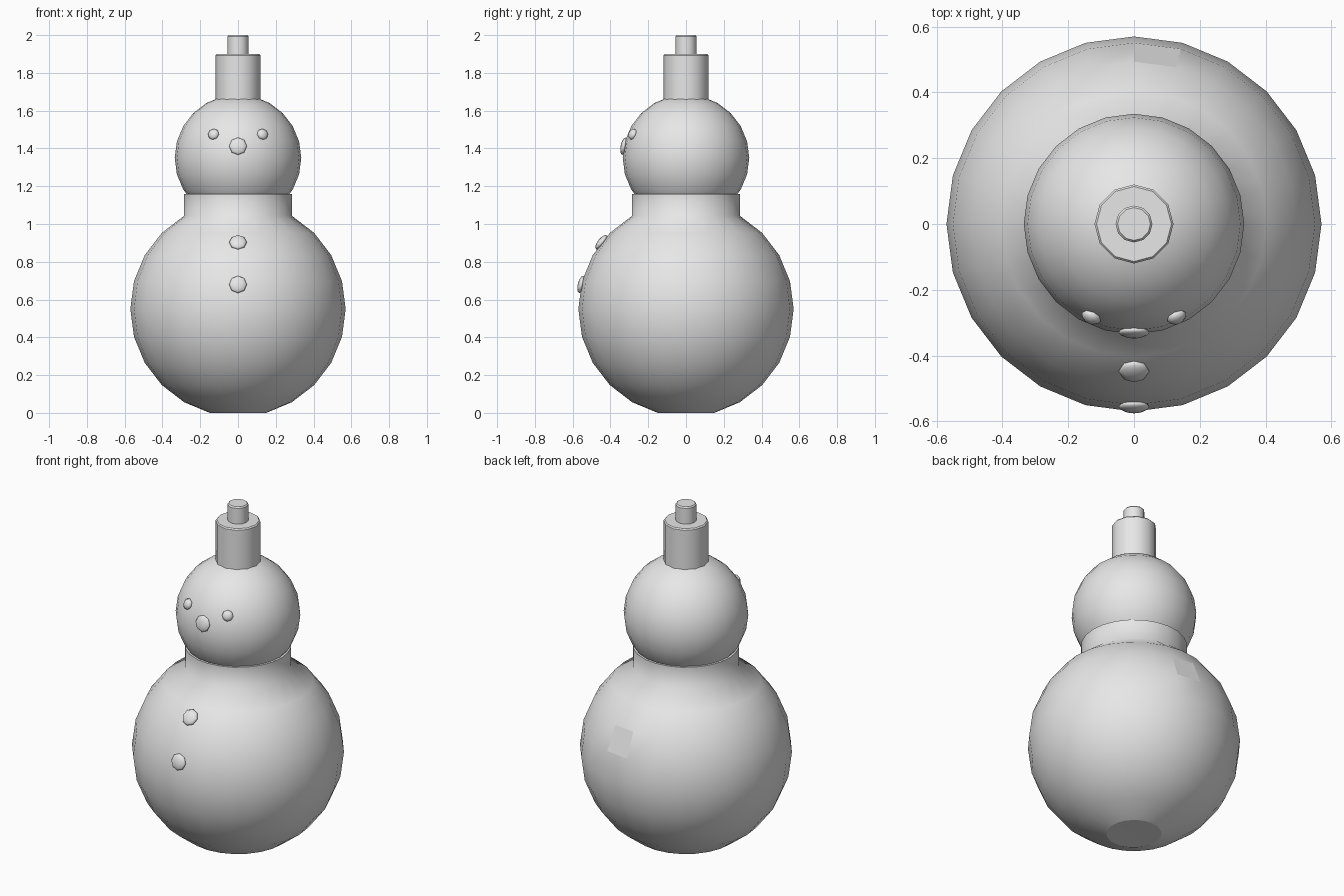
import bpy, bmesh
from math import radians, sin, cos, pi, sqrt
from mathutils import Vector

cube = bpy.data.objects.get("Cube")
if cube:
    bpy.data.objects.remove(cube, do_unlink=True)

grey = bpy.data.materials.new("light_grey")
grey.use_nodes = True
grey.diffuse_color = (0.8, 0.8, 0.8, 1)
grey.node_tree.nodes["Principled BSDF"].inputs["Base Color"].default_value = (0.8, 0.8, 0.8, 1)

BODY_R, BODY_Z = 0.57, 0.55
HEAD_R, HEAD_Z = 0.335, 1.35


def finish(obj, name, angle):
    obj.name = name
    obj.data.materials.clear()
    obj.data.materials.append(grey)
    bpy.ops.object.select_all(action='DESELECT')
    obj.select_set(True)
    bpy.context.view_layer.objects.active = obj
    bpy.ops.object.shade_smooth_by_angle(angle=radians(angle))
    return obj


def lathe(name, profile, sides, angle):
    """Turn (radius, height) points round the z axis."""
    bm = bmesh.new()
    verts = [bm.verts.new((0, r, z)) for r, z in profile]
    edges = [bm.edges.new(pair) for pair in zip(verts, verts[1:])]
    bmesh.ops.spin(bm, geom=verts + edges, cent=(0, 0, 0), axis=(0, 0, 1),
                   angle=2 * pi, steps=sides)
    bmesh.ops.remove_doubles(bm, verts=bm.verts, dist=0.0005)
    bmesh.ops.recalc_face_normals(bm, faces=bm.faces)
    mesh = bpy.data.meshes.new(name)
    bm.to_mesh(mesh)
    bm.free()
    obj = bpy.data.objects.new(name, mesh)
    bpy.context.collection.objects.link(obj)
    return finish(obj, name, angle)


def pebble(name, radius, depth, x, z, ball_r, ball_z):
    """Flattened ball lying on the front of a larger ball."""
    dz = z - ball_z
    normal = Vector((x, -sqrt(ball_r ** 2 - x ** 2 - dz ** 2), dz))
    bpy.ops.mesh.primitive_uv_sphere_add(
        segments=8, ring_count=6, radius=1,
        location=normal + Vector((0, 0, ball_z)))
    obj = bpy.context.object
    obj.rotation_euler = normal.to_track_quat('Z', 'Y').to_euler()
    obj.scale = (radius, radius, depth)
    return finish(obj, name, 60)


# Round body flowing into the neck collar, with a flat base
arc = [radians(a) for a in range(-75, 61, 15)]
profile = [(0, 0)] + [(BODY_R * cos(a), BODY_Z + BODY_R * sin(a)) for a in arc]
profile += [(0.285, 1.16), (0.25, 1.16)]
body = lathe("body_and_collar", profile, 24, 60)

# Flat base and one flat facet on the back
for face in body.data.polygons:
    c = face.center
    facet = 0 < c.x < 0.12 and c.y > 0 and 0.71 < c.z < 0.83
    if c.z < 0.01 or facet:
        face.use_smooth = False

# Head
bpy.ops.mesh.primitive_uv_sphere_add(segments=24, ring_count=12, radius=HEAD_R,
                                     location=(0, 0, HEAD_Z))
finish(bpy.context.object, "head", 60)

# Hat and its top knob, with slightly softened rims
for name, r, low, high in (("hat", 0.12, 1.66, 1.9), ("hat_knob", 0.056, 1.88, 2.0)):
    lathe(name, [(0, low), (r, low), (r, high - 0.007),
                 (r - 0.006, high), (0, high)], 12, 35)

# Face and buttons
for name, x in (("left_eye", 0.13), ("right_eye", -0.13)):
    pebble(name, 0.031, 0.02, x, 1.475, HEAD_R, HEAD_Z)
pebble("nose", 0.047, 0.017, 0, 1.412, HEAD_R, HEAD_Z)
pebble("upper_button", 0.047, 0.02, 0, 0.903, BODY_R, BODY_Z)
pebble("lower_button", 0.047, 0.018, 0, 0.68, BODY_R, BODY_Z)
